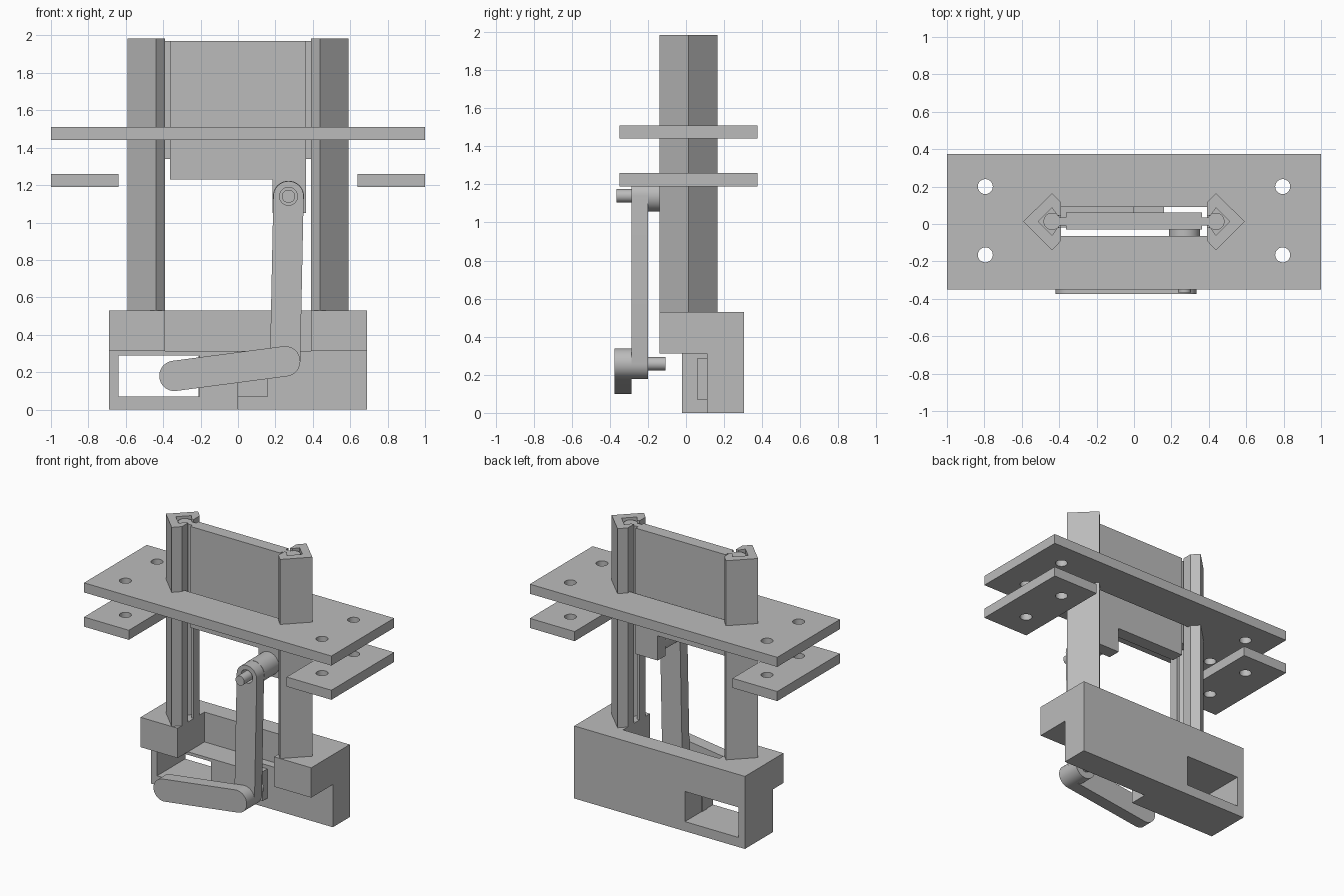
import bpy, bmesh, math
from mathutils import Vector

cube = bpy.data.objects.get("Cube")
if cube:
    bpy.data.objects.remove(cube, do_unlink=True)

GREY = (0.5, 0.5, 0.5, 1)
metal = bpy.data.materials.new("plain_grey")
metal.use_nodes = True
metal.diffuse_color = GREY
metal.node_tree.nodes["Principled BSDF"].inputs["Base Color"].default_value = GREY


def extrude(name, points, axis, lo, hi):
    """Prism from a 2D profile; the profile uses the two other axes in order."""
    def place(p, d):
        co = list(p)
        co.insert("xyz".index(axis), d)
        return co
    bm = bmesh.new()
    face = bm.faces.new([bm.verts.new(place(p, lo)) for p in points])
    grown = bmesh.ops.extrude_face_region(bm, geom=[face])["geom"]
    shift = Vector(place((0, 0), hi - lo))
    bmesh.ops.translate(bm, vec=shift, verts=[g for g in grown if isinstance(g, bmesh.types.BMVert)])
    bmesh.ops.recalc_face_normals(bm, faces=bm.faces)
    mesh = bpy.data.meshes.new(name)
    bm.to_mesh(mesh)
    bm.free()
    mesh.materials.append(metal)
    obj = bpy.data.objects.new(name, mesh)
    bpy.context.collection.objects.link(obj)
    return obj


def box(name, x, y, z):
    return extrude(name, [(x[0], y[0]), (x[1], y[0]), (x[1], y[1]), (x[0], y[1])], "z", *z)


def circle(center, radius, n=40):
    return [(center[0] + radius * math.cos(math.tau * i / n),
             center[1] + radius * math.sin(math.tau * i / n)) for i in range(n)]


def capsule(a, b, radius, n=20):
    """Link outline with a half circle around each end."""
    a, b = Vector(a), Vector(b)
    turn = math.atan2(b.y - a.y, b.x - a.x)
    points = []
    for center, start in ((b, turn - math.pi / 2), (a, turn + math.pi / 2)):
        for i in range(n + 1):
            t = start + math.pi * i / n
            points.append((center.x + radius * math.cos(t), center.y + radius * math.sin(t)))
    return points


def activate(obj):
    bpy.ops.object.select_all(action="DESELECT")
    obj.select_set(True)
    bpy.context.view_layer.objects.active = obj


def combine(obj, others, operation="DIFFERENCE"):
    activate(obj)
    for other in others:
        mod = obj.modifiers.new("combine", "BOOLEAN")
        mod.operation, mod.solver, mod.object = operation, "EXACT", other
        bpy.ops.object.modifier_apply(modifier=mod.name)
        bpy.data.objects.remove(other, do_unlink=True)
    return obj


def smooth(obj):
    activate(obj)
    bpy.ops.object.shade_smooth_by_angle(angle=math.radians(30))


# Base: L-shaped block with two forward arms, a half front wall and a window
base = extrude("base", [(-.14, .53), (.305, .53), (.305, 0), (-.02, 0), (-.02, .312), (-.14, .312)],
               "x", -.69, .69)
combine(base, [
    box("arm_gap", (-.39, .39), (-.3, .17), (.312, .7)),
    box("wall_gap", (0, .8), (-.3, .11), (-.1, .312)),
    box("window", (-.64, -.205), (-.3, .5), (.07, .29)),
])
box("latch", (-.21, .16), (.057, .112), (.07, .285))

# Column rails: cut diamonds with an inner channel
RAIL = [(.39, .115), (.438, .165), (.592, .013), (.438, -.14), (.39, -.09), (.39, -.02),
        (.41, -.02), (.438, -.06), (.512, .013), (.438, .086), (.41, .046), (.39, .046)]
for side, tag in ((1, "left"), (-1, "right")):
    extrude(f"{tag}_rail", [(side * x, y) for x, y in RAIL], "z", .53, 1.985)

# Mounting plates with bolt holes
plates = [box("upper_plate", (-1, 1), (-.35, .375), (1.44, 1.51))]
for side, tag in ((1, "left"), (-1, "right")):
    plates.append(box(f"{tag}_lower_plate", sorted((side * .638, side)), (-.35, .375), (1.19, 1.26)))
combine(plates[0], [box("panel_slot", (-.4, .4), (-.065, .092), (1.3, 1.6))])
for plate in plates:
    for x in (-.795, .795):
        if min(v.co.x for v in plate.data.vertices) < x < max(v.co.x for v in plate.data.vertices):
            combine(plate, [extrude("hole", circle((x, y), .04), "z", 1.1, 1.6) for y in (.2, -.165)])
    smooth(plate)

# Sliding panel with side tongues, guide rods and a lug
extrude("panel", [(-.363, 1.23), (.185, 1.23), (.185, 1.05), (.363, 1.05), (.363, 1.97), (-.363, 1.97)],
        "y", -.03, .062)
for side, tag in ((1, "left"), (-1, "right")):
    box(f"{tag}_tongue", sorted((side * .36, side * .42)), (-.008, .036), (1.34, 1.97))
    smooth(extrude(f"{tag}_guide_rod", circle((side * .438, .014), .046), "z", 1.34, 1.97))

# Linkage: boss, connecting rod, crank arm and pins
TOP, LOW, END = (.27, 1.14), (.252, .258), (-.34, .18)
smooth(extrude("boss", circle(TOP, .083), "y", -.2, -.03))
rod = extrude("connecting_rod", capsule(LOW, TOP, .081), "y", -.285, -.2)
combine(rod, [extrude("bore", circle(TOP, .048), "y", -.4, -.1)])
smooth(rod)
smooth(extrude("crank_arm", capsule(END, LOW, .081), "y", -.375, -.285))
smooth(extrude("upper_pin", circle(TOP, .035), "y", -.365, -.19))
smooth(extrude("lower_pin", circle(LOW, .035), "y", -.21, -.107))
